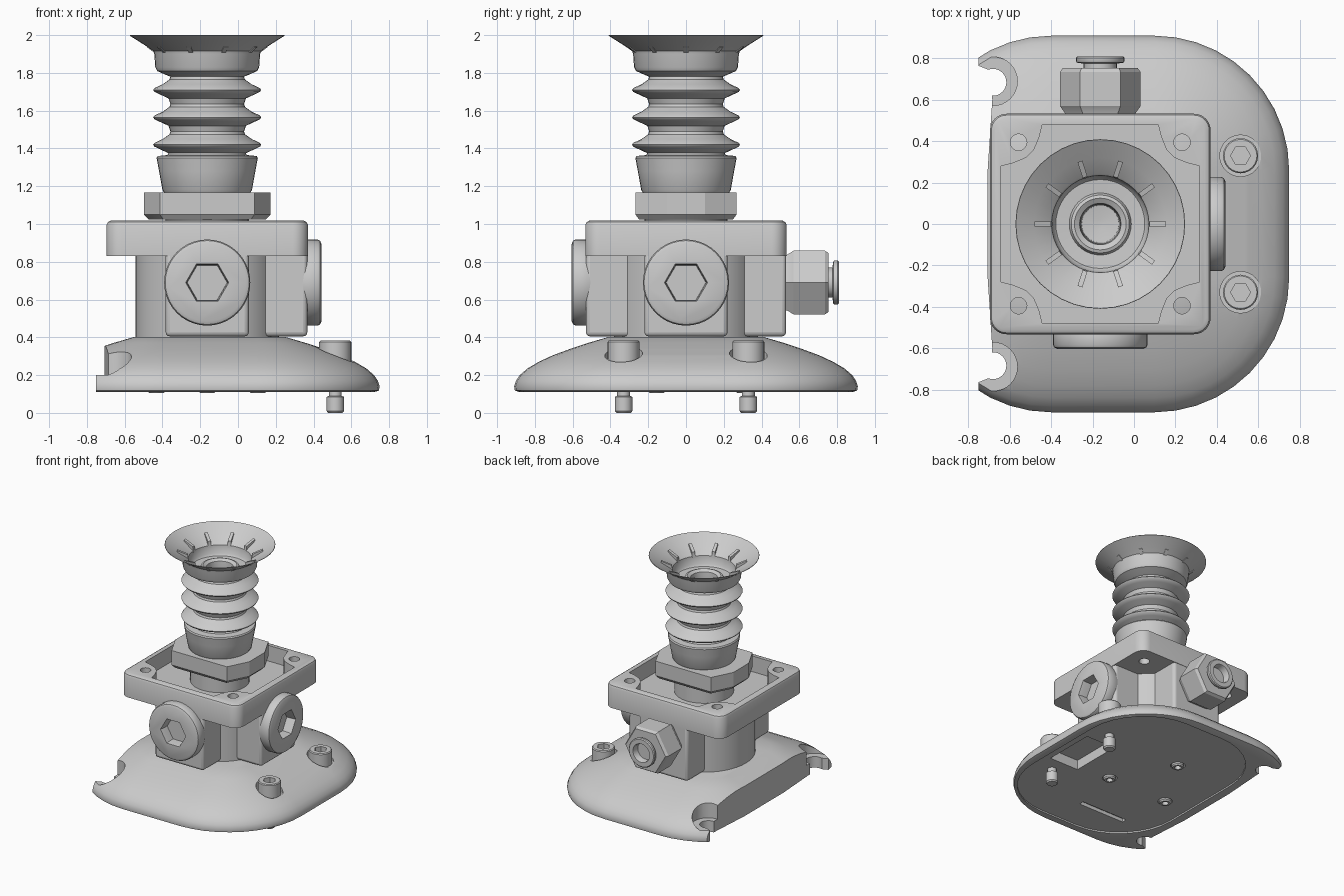
import bpy, bmesh
from math import sin, cos, pi, radians
from mathutils import Matrix, Vector

if "Cube" in bpy.data.objects:
    bpy.data.objects.remove(bpy.data.objects["Cube"])

CX = -0.163          # axis of the hub and suction cup
T = Matrix.Translation


def loft(name, rings, mat=Matrix(), angle=30):
    """Skin equal-length rings of points and cap both ends."""
    bm = bmesh.new()
    rows = [[bm.verts.new(mat @ Vector(p)) for p in r] for r in rings]
    n = len(rows[0])
    for a, b in zip(rows, rows[1:]):
        for i in range(n):
            j = (i + 1) % n
            bm.faces.new((a[i], a[j], b[j], b[i]))
    bm.faces.new(rows[0][::-1])
    bm.faces.new(rows[-1])
    bmesh.ops.recalc_face_normals(bm, faces=bm.faces)
    me = bpy.data.meshes.new(name)
    bm.to_mesh(me)
    bm.free()
    ob = bpy.data.objects.new(name, me)
    bpy.context.collection.objects.link(ob)
    smooth(ob, angle)
    return ob


def activate(ob):
    bpy.ops.object.select_all(action='DESELECT')
    ob.select_set(True)
    bpy.context.view_layer.objects.active = ob


def smooth(ob, angle):
    activate(ob)
    bpy.ops.object.shade_smooth_by_angle(angle=radians(angle))


def lathe(name, profile, n=32, mat=Matrix(), angle=30):
    return loft(name, [[(r * cos(2 * pi * i / n), r * sin(2 * pi * i / n), z)
                        for i in range(n)] for r, z in profile], mat, angle)


def prism(name, pts, z0, z1, mat=Matrix()):
    return loft(name, [[(x, y, z) for x, y in pts] for z in (z0, z1)], mat)


def rrect(x0, x1, hy, r, z, seg=8):
    """Rounded rectangle ring, symmetric in y."""
    out = []
    for k, (cx, cy) in enumerate(((x1 - r, hy - r), (x0 + r, hy - r),
                                  (x0 + r, r - hy), (x1 - r, r - hy))):
        for i in range(seg + 1):
            a = pi / 2 * (k + i / seg)
            out.append((cx + r * cos(a), cy + r * sin(a), z))
    return out


def box(name, x0, x1, y0, y1, z0, z1):
    return prism(name, [(x0, y0), (x1, y0), (x1, y1), (x0, y1)], z0, z1)


def cut(ob, *cutters):
    for c in cutters:
        m = ob.modifiers.new('cut', 'BOOLEAN')
        m.operation, m.object, m.solver = 'DIFFERENCE', c, 'EXACT'
        activate(ob)
        bpy.ops.object.modifier_apply(modifier=m.name)
        bpy.data.objects.remove(c)
    smooth(ob, 30)


def bevel(ob, width, seg=3):
    m = ob.modifiers.new('bevel', 'BEVEL')
    m.width, m.segments = width, seg


# Domed base: inset rounded outlines, then the flat left cut
dome = [(.11, .03), (.118, .004), (.14, 0), (.17, .01), (.2, .03), (.235, .07),
        (.27, .13), (.305, .205), (.34, .30), (.37, .39), (.402, .5)]
base = loft('base', [rrect(-1.05 + d, .75 - d, .91 - d, .65 - d, z, 10) for z, d in dome])
half = [(-1.4, 1.1), (-.752, 1.1), (-.752, .765), (-.69, .74), (-.685, .6), (-.708, .25)]
cut(base, prism('side_cut', half + [(x, -y) for x, y in reversed(half)], 0, .6))
for s in (1, -1):
    cut(base,
        lathe('notch', [(.118, .2), (.118, .6)], mat=T((-.682, s * .69, 0))),
        lathe('notch_hole', [(.065, 0), (.065, .3)], mat=T((-.682, s * .685, 0))),
        lathe('counterbore', [(.1, .27), (.1, .6)], mat=T((.515, s * .33, 0))))

# Underside: shallow recess, pocket, slot and three bolt holes
cut(base, loft('recess', [rrect(-.64, .69, .84, .5, z) for z in (.05, .122)]),
    box('pocket', .37, .63, -.21, .21, .05, .2),
    box('slot', -.385, .03, -.59, -.55, .05, .15))
for k in range(3):
    a = pi / 2 + k * 2 * pi / 3
    m = T((CX + .31 * cos(a), .31 * sin(a), 0))
    cut(base, lathe('bolt_hole', [(.055, .05), (.055, .18)], 24, m))
    bolt = lathe('base_bolt', [(.046, .185), (.046, .115), (.038, .105),
                               (.024, .105), (.022, .15)], 24, m)

# Two socket screws through the base
for s in (1, -1):
    m = T((.515, s * .33, 0))
    screw = lathe('base_screw', [(.038, 0), (.046, .01), (.046, .085), (.034, .09),
                                 (.034, .26), (.085, .26), (.085, .375), (.079, .382)], 24, m)
    cut(screw, lathe('socket', [(.048, .32), (.048, .5)], 6, m))

# Hub: round core with three arms
lathe('hub_core', [(.38, .395), (.38, .85)], 48, T((CX, 0, 0)))
bevel(box('hub_front_back_arm', CX - .22, CX + .22, -.53, .53, .405, .86), .022)
bevel(box('hub_right_arm', CX, CX + .53, -.22, .22, .405, .86), .022)

# Square flange with a pan and corner bosses
f0, f1 = CX - .533, CX + .533
flange = loft('flange', [rrect(f0 + d, f1 - d, .533 - d, .08 - d, z)
                         for z, d in ((.83, 0), (.995, 0), (1.01, .007), (1.018, .022))])
corner = [(.48, .28), (.42, .295), (.36, .32), (.32, .36), (.295, .42), (.28, .48)]
pan = []
for k in range(4):
    c, s = round(cos(k * pi / 2)), round(sin(k * pi / 2))
    pan += [(x * c - y * s, x * s + y * c) for x, y in corner]
cut(flange, prism('pan', pan, .89, 1.2, T((CX, 0, 0))))
for sx in (1, -1):
    for sy in (1, -1):
        cut(flange, lathe('corner_hole', [(.04, .7), (.04, 1.2)], 20,
                          T((CX + sx * .395, sy * .395, 0))))

# Plugs with hex sockets on the front and right, pipe fitting on the back
hub = T((CX, 0, .69)) @ Matrix()
face = Matrix.Rotation(pi / 2, 4, 'X')
for name, turn in (('front_plug', 0), ('right_plug', pi / 2)):
    m = hub @ Matrix.Rotation(turn, 4, 'Z') @ face
    plug = lathe(name, [(.21, .48), (.228, .525), (.228, .585), (.222, .597), (.205, .605)], 40, m)
    cut(plug, lathe('socket', [(.105, .52), (.108, .58), (.125, .65)], 6, m))
m = hub @ Matrix.Rotation(pi, 4, 'Z') @ face
lathe('fitting_nut', [(.165, .5), (.17, .535), (.195, .57), (.195, .735), (.18, .755)], 6, m)
lathe('fitting_collar', [(.08, .74), (.08, .775), (.113, .78), (.117, .787), (.117, .803),
                         (.11, .81), (.075, .81), (.07, .8), (.07, .6)], 32, m)

# Suction cup: stem, flat-sided nut and bellows
cup = T((CX, 0, 0))
lathe('cup_stem', [(.22, .88), (.22, 1.04)], 32, cup)
q = [(.335, .1), (.25, .268)]
q += [(-x, y) for x, y in reversed(q)]
q += [(-x, -y) for x, y in q]
nut = loft('cup_nut', [[(x * k, y * k, z) for x, y in q]
                       for k, z in ((.93, 1.025), (1, 1.05), (1, 1.168))], cup, 20)
outer = [(.225, 1.16), (.237, 1.18), (.255, 1.28), (.268, 1.35), (.262, 1.36), (.21, 1.365)]
for z in (1.42, 1.565, 1.71):
    outer += [(.205, z - .045), (.255, z - .022), (.28, z - .01), (.286, z), (.278, z + .01),
              (.235, z + .03), (.2, z + .055), (.195, z + .07)]
outer += [(.22, 1.79), (.265, 1.81), (.275, 1.83), (.28, 1.9), (.285, 1.915), (.32, 1.94),
          (.41, 1.997), (.408, 2.0)]
inner = [(.32, 1.945), (.245, 1.895), (.235, 1.885), (.228, 1.82), (.215, 1.805), (.15, 1.80),
         (.14, 1.825), (.125, 1.83), (.1, 1.815), (.095, 1.77), (.09, 1.45), (.02, 1.44)]
lathe('suction_cup', outer + inner, 40, cup, 35)

# Ten radial ribs inside the lip
for k in range(10):
    m = cup @ Matrix.Rotation(k * pi / 5, 4, 'Z')
    loft('lip_rib', [[(.232, y, 1.87), (.318, y, 1.935), (.318, y, 1.956), (.238, y, 1.92)]
                     for y in (-.012, .012)], m)
